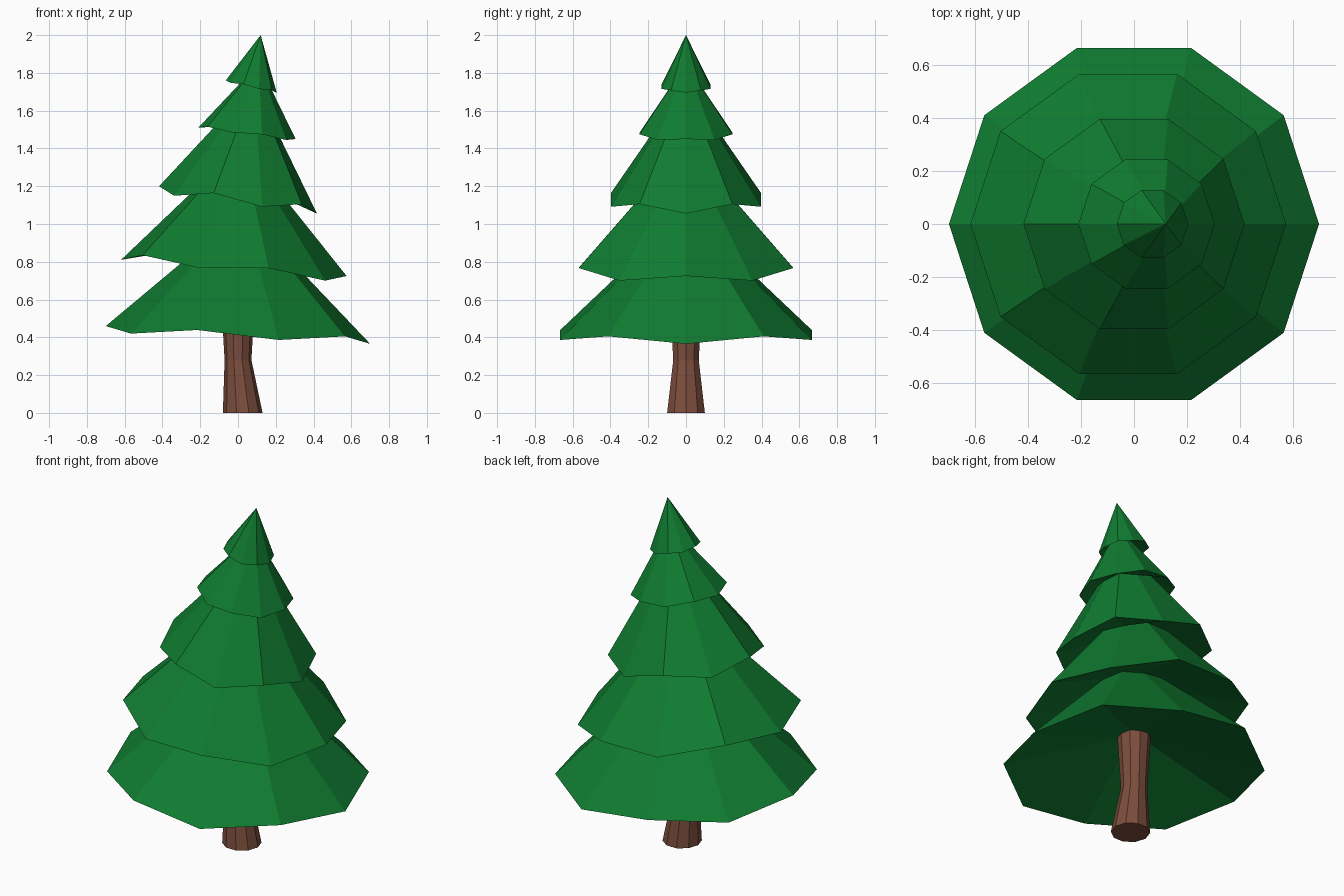
import bpy, bmesh, math
from mathutils import Vector

if "Cube" in bpy.data.objects:
    bpy.data.objects.remove(bpy.data.objects["Cube"])

SIDES = 10


def material(name, rgb):
    m = bpy.data.materials.new(name)
    m.diffuse_color = (*rgb, 1)
    m.use_nodes = True
    m.node_tree.nodes["Principled BSDF"].inputs["Base Color"].default_value = m.diffuse_color
    return m


def make_object(name, bm, mat):
    bmesh.ops.recalc_face_normals(bm, faces=bm.faces)
    mesh = bpy.data.meshes.new(name)
    bm.to_mesh(mesh)
    bm.free()
    mesh.materials.append(mat)
    bpy.context.collection.objects.link(bpy.data.objects.new(name, mesh))


def ring(cx, z, r, slope=0, zigzag=0):
    """Ten-sided ring, leaning down toward +x, alternate corners raised."""
    pts = []
    for k in range(SIDES):
        a = math.tau * k / SIDES
        x = r * math.cos(a)
        pts.append(Vector((cx + x, r * math.sin(a),
                           z - slope * x - zigzag * (-1) ** k)))
    return pts


def skin(bm, rings):
    loops = [[bm.verts.new(p) for p in r] for r in rings]
    for a, b in zip(loops, loops[1:]):
        for k in range(SIDES):
            n = (k + 1) % SIDES
            bm.faces.new((a[k], a[n], b[n], b[k]))
    return loops


def fan(bm, loop, tip):
    t = bm.verts.new(tip)
    for k in range(SIDES):
        bm.faces.new((loop[k], loop[(k + 1) % SIDES], t))


# Trunk: leaning foot, narrow waist, slight flare under the branches
bm = bmesh.new()
loops = skin(bm, [ring(0.025, 0, 0.105), ring(0, 0.28, 0.071), ring(0, 0.61, 0.09)])
bm.faces.new(loops[0])
bm.faces.new(loops[-1])
make_object("trunk", bm, material("bark brown", (0.2, 0.075, 0.047)))

# Branch tiers: centre x, rim height, radius, tilt, zigzag, apex x, apex height
tiers = [
    (0.0, 0.4125, 0.70, 0.043, 0.017, 0.03, 1.07),
    (-0.022, 0.7675, 0.597, 0.102, -0.018, 0.02, 1.42),
    (0.0, 1.1275, 0.418, 0.125, 0.02, 0.085, 1.74),
    (0.0475, 1.48, 0.2575, 0.14, -0.006, 0.11, 1.85),
    (0.07, 1.7275, 0.135, 0.215, 0.0035, 0.12, 2.0),
]
UNDER = 0.3  # steepness of the hollow underside
rings = []
for i, (cx, z, r, s, zz, ax, az) in enumerate(tiers):
    rim = ring(cx, z, r, s, zz)
    rings.append(rim)
    if i + 1 < len(tiers):
        # neck where this cone enters the underside of the next tier
        z2, r2 = tiers[i + 1][1:3]
        t = (z2 - z + UNDER * (r2 - r)) / (az - z - UNDER * r)
        rings.append([p.lerp(Vector((ax, 0, az)), t) for p in rim])

bm = bmesh.new()
loops = skin(bm, rings)
fan(bm, loops[0], (0, 0, 0.62))
fan(bm, loops[-1], (0.12, 0, 2.0))
make_object("foliage", bm, material("pine green", (0.005, 0.2, 0.03)))
